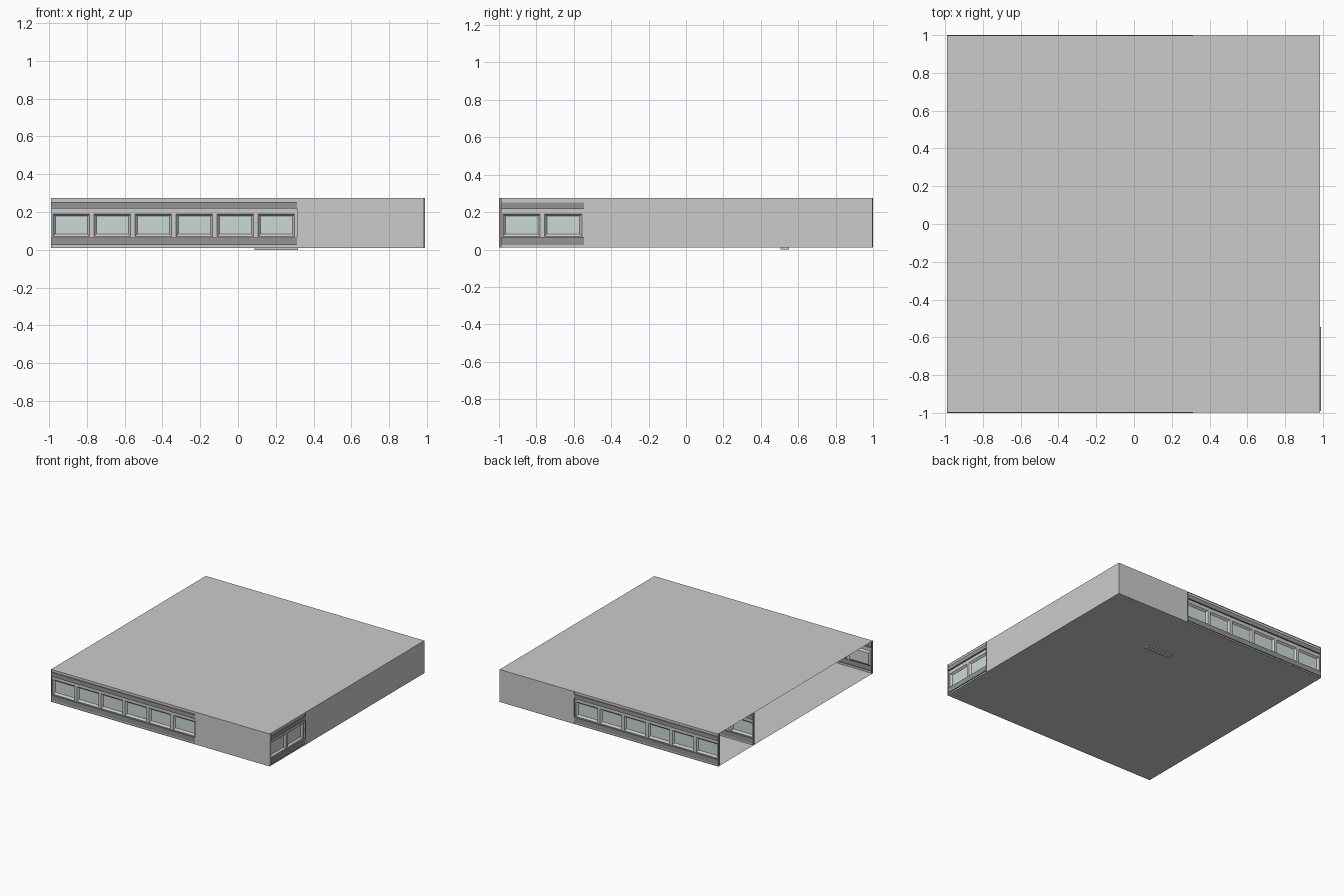
import bpy, bmesh
from math import pi, cos, sin

if "Cube" in bpy.data.objects:
    bpy.data.objects.remove(bpy.data.objects["Cube"])

BAY = 0.217           # tile and window-bay size
Z0, Z1 = 0.01, 0.275  # floor and roof level
X0 = -0.99            # open side


def material(name, rgb):
    m = bpy.data.materials.new(name)
    m.diffuse_color = (*rgb, 1)
    m.use_nodes = True
    m.node_tree.nodes["Principled BSDF"].inputs["Base Color"].default_value = m.diffuse_color
    return m


GLASS = material("glass", (0.60, 0.70, 0.67))
DARK = material("dark_trim", (0.30, 0.30, 0.30))


def make(name, quads, mats=None):
    """Object from quads given as (four points, material slot)."""
    bm = bmesh.new()
    for pts, slot in quads:
        f = bm.faces.new([bm.verts.new(p) for p in pts])
        f.material_index = slot
    bmesh.ops.remove_doubles(bm, verts=bm.verts, dist=0.0003)
    me = bpy.data.meshes.new(name)
    bm.to_mesh(me)
    bm.free()
    ob = bpy.data.objects.new(name, me)
    bpy.context.collection.objects.link(ob)
    for m in mats or []:
        me.materials.append(m)
    return ob


def rect(x0, x1, z0, z1, d):
    return [(x0, d, z0), (x1, d, z0), (x1, d, z1), (x0, d, z1)]


def ring(a, b):
    """Four quads joining two rectangles."""
    return [([a[i], a[(i + 1) % 4], b[(i + 1) % 4], b[i]], 0) for i in range(4)]


def facade(name, origin, angle, bays, length=None):
    """Window wall running along local x, facing local -y."""
    w = length or bays * BAY
    step = w / bays
    quads = []
    # Lower and upper trim profiles: (depth, height, material slot)
    low = [(0.008, Z0, 0), (0.008, 0.025, 0), (0, 0.025, 1), (0, 0.066, 1), (0.012, 0.066, 1)]
    top = [(0.012, 0.218, 0), (0, 0.218, 1), (0, 0.252, 1), (0.008, 0.252, 1), (0.008, Z1, 0)]
    for prof in (low, top):
        for (d0, h0, _), (d1, h1, s) in zip(prof, prof[1:]):
            quads.append(([(0, d0, h0), (w, d0, h0), (w, d1, h1), (0, d1, h1)], s))
    # Bays with a splayed opening and recessed pane
    for i in range(bays):
        a, b = i * step, (i + 1) * step
        outer = rect(a, b, 0.066, 0.218, 0.012)
        lip = rect(a + 0.012, b - 0.012, 0.071, 0.190, 0.012)
        inner = rect(a + 0.024, b - 0.024, 0.084, 0.178, 0.026)
        quads += ring(outer, lip) + ring(lip, inner)
        quads.append((inner, 2))
    # Narrow dark end returns
    for x in (0, w):
        quads.append(([(x, 0, Z0), (x, 0.022, Z0), (x, 0.022, Z1), (x, 0, Z1)], 1))
    trim = bpy.data.materials.get("wall_grey") or material("wall_grey", (0.8, 0.8, 0.8))
    ob = make(name, quads, [trim, DARK, GLASS])
    ob.location = (*origin, 0)
    ob.rotation_euler.z = angle
    return ob


def wall(name, a, b, z0=Z0, z1=Z1):
    """Plain wall of tile-wide panels between two plan points."""
    n = max(1, round(((b[0] - a[0]) ** 2 + (b[1] - a[1]) ** 2) ** 0.5 / BAY))
    pts = [(a[0] + (b[0] - a[0]) * i / n, a[1] + (b[1] - a[1]) * i / n) for i in range(n + 1)]
    return make(name, [([(*p, z0), (*q, z0), (*q, z1), (*p, z1)], 0) for p, q in zip(pts, pts[1:])])


def slab(name, z):
    """Tiled sheet covering the whole plan."""
    xs = [X0 + BAY * i for i in range(10)] + [0.985]
    ys = [-0.998] + [(i - 4.5) * BAY for i in range(10)] + [0.998]
    return make(name, [([(x, y, z), (u, y, z), (u, v, z), (x, v, z)], 0)
                       for x, u in zip(xs, xs[1:]) for y, v in zip(ys, ys[1:])])


slab("floor", Z0)
slab("roof", Z1)

# Outer window walls
XE = X0 + 6 * BAY
facade("front_windows", (X0, -1.0), 0, 6)
facade("back_windows", (XE, 1.0), pi, 6)
facade("right_windows", (0.99, -0.99), pi / 2, 2, 0.445)

# Outer plain walls
wall("front_wall", (XE, -0.998), (0.985, -0.998))
wall("back_wall", (XE, 0.998), (0.985, 0.998))
wall("right_wall", (0.985, -0.545), (0.985, 0.998))

# Inner window wall seen through the open left side
facade("inner_windows", (-0.122, 0.55), pi, 4)

# Core partitions, with a doorway in the rear one
XA, XB, XC, YB = -0.122, 0.095, 0.529, 0.5425
wall("core_left_wall", (XA, -0.98), (XA, YB))
wall("core_right_wall", (XC, -0.76), (XC, YB))
wall("core_front_wall", (XB, -0.76), (XC, -0.76))
wall("lobby_wall", (XB, -0.98), (XB, -0.76))
wall("side_room_wall", (XC, -0.545), (0.985, -0.545))
wall("core_rear_wall_left", (XA, YB), (XB, YB))
wall("core_rear_wall_right", (XE, YB), (XC, YB))
wall("door_lintel", (XB, YB), (XE, YB), 0.21, Z1)

# Door threshold below the floor
bpy.ops.mesh.primitive_cube_add(size=1, location=(0.203, 0.528, 0.006))
sill = bpy.context.object
sill.name = "door_threshold"
sill.scale = (0.23, 0.045, 0.012)
